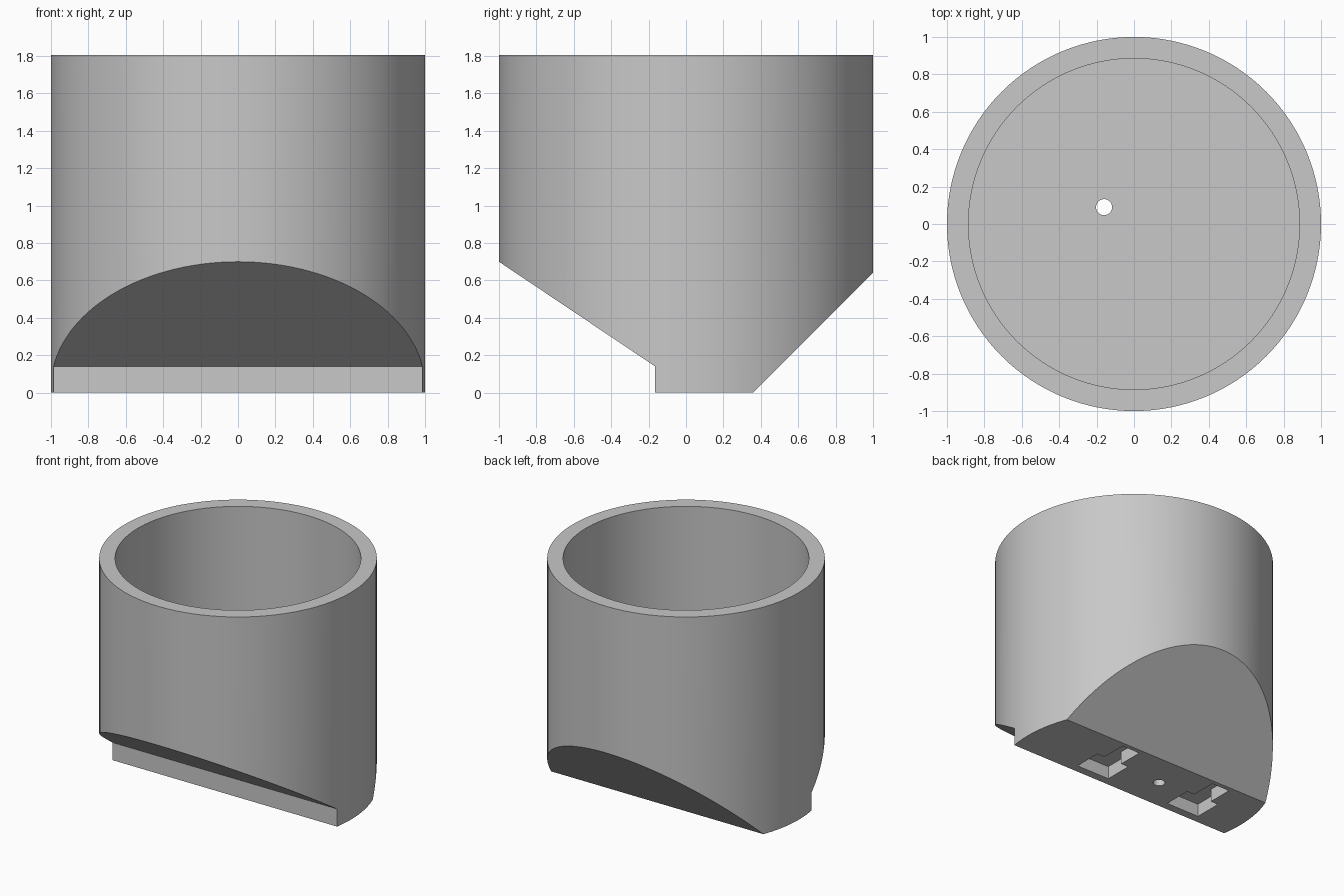
import bpy, bmesh, math

old = bpy.data.objects.get("Cube")
if old:
    bpy.data.objects.remove(old, do_unlink=True)

HEIGHT, FLOOR = 1.805, 0.78

grey = bpy.data.materials.new("light grey")
grey.use_nodes = True
grey.diffuse_color = (0.58, 0.58, 0.58, 1)
grey.node_tree.nodes["Principled BSDF"].inputs["Base Color"].default_value = (0.58, 0.58, 0.58, 1)


def cylinder(name, radius, z0, z1, x=0, y=0, sides=128):
    bpy.ops.mesh.primitive_cylinder_add(vertices=sides, radius=radius, depth=z1 - z0,
                                        location=(x, y, (z0 + z1) / 2))
    ob = bpy.context.object
    ob.name = name
    ob.data.materials.append(grey)
    return ob


def prism(name, points, direction):
    """Extrude a closed outline of 3D points along a direction."""
    bm = bmesh.new()
    face = bm.faces.new([bm.verts.new(p) for p in points])
    new = bmesh.ops.extrude_face_region(bm, geom=[face])["geom"]
    bmesh.ops.translate(bm, vec=direction,
                        verts=[g for g in new if isinstance(g, bmesh.types.BMVert)])
    bmesh.ops.recalc_face_normals(bm, faces=bm.faces)
    mesh = bpy.data.meshes.new(name)
    bm.to_mesh(mesh)
    bm.free()
    mesh.materials.append(grey)
    ob = bpy.data.objects.new(name, mesh)
    bpy.context.collection.objects.link(ob)
    return ob


def combine(target, tool, operation):
    """Apply a boolean and remove its cutter."""
    mod = target.modifiers.new(operation.lower(), "BOOLEAN")
    mod.object, mod.operation, mod.solver = tool, operation, "EXACT"
    bpy.ops.object.select_all(action="DESELECT")
    bpy.context.view_layer.objects.active = target
    target.select_set(True)
    bpy.ops.object.modifier_apply(modifier=mod.name)
    bpy.data.objects.remove(tool, do_unlink=True)


# Round cup body
cup = cylinder("cup_body", 1, 0, HEIGHT)

# Side profile: sloping underside with a stepped foot
side = [(-1, 0.7), (-0.165, 0.14), (-0.165, 0), (0.36, 0), (1, 0.64)]
# Extend both slopes past the wall so that the cut is clean
side = [(-1.2, 0.834)] + side[1:4] + [(1.2, 0.84), (1.2, 2), (-1.2, 2)]
profile = prism("side_profile", [(-1.2, y, z) for y, z in side], (2.4, 0, 0))
combine(cup, profile, "INTERSECT")

# Open cavity and the drain hole through its floor
combine(cup, cylinder("cavity", 0.885, FLOOR, 2), "DIFFERENCE")
combine(cup, cylinder("drain_hole", 0.043, -0.1, 1, -0.16, 0.09, 32), "DIFFERENCE")

# Two T-shaped mounting slots under the foot
for cx in (0.302, -0.541):
    right = [(0.144, -0.1), (0.144, 0.123), (0.078, 0.123), (0.078, 0.325)]
    outline = right + [(-x, y) for x, y in reversed(right)]
    slot = prism("mounting_slot", [(cx + x, y, -0.1) for x, y in outline], (0, 0, 0.2))
    combine(cup, slot, "DIFFERENCE")

# Smooth wall with sharp rims
bpy.ops.object.shade_smooth_by_angle(angle=math.radians(25))
